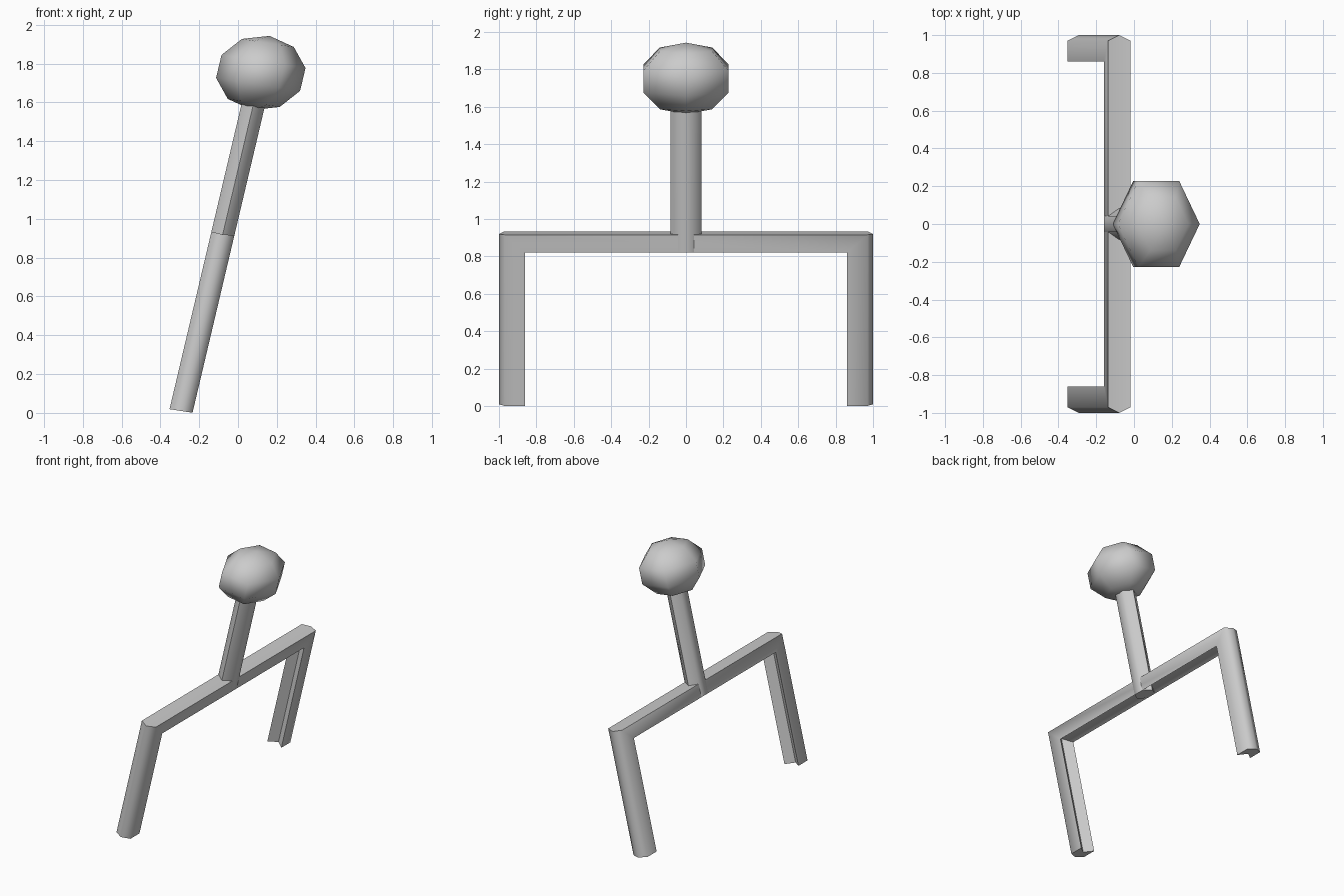
import bpy, bmesh, math
from mathutils import Matrix, Vector

if "Cube" in bpy.data.objects:
    bpy.data.objects.remove(bpy.data.objects["Cube"], do_unlink=True)

grey = bpy.data.materials.new("light_grey")
grey.use_nodes = True
grey.diffuse_color = (0.6, 0.6, 0.6, 1)
grey.node_tree.nodes["Principled BSDF"].inputs["Base Color"].default_value = (0.6, 0.6, 0.6, 1)

# Leaning frame: points are (across, along y, up the lean)
LEAN = Matrix(((1, 0, 0.236, -0.296),
               (0, 1, 0, 0),
               (-0.155, 0, 1, 0),
               (0, 0, 0, 1)))


def loft(name, rings, caps):
    """Bridge equal rings of points; caps lists the end faces by index."""
    bm = bmesh.new()
    loops = [[bm.verts.new(LEAN @ Vector(p)) for p in ring] for ring in rings]
    n = len(loops[0])
    for a, b in zip(loops, loops[1:]):
        for i in range(n):
            j = (i + 1) % n
            bm.faces.new((a[i], a[j], b[j], b[i]))
    for ring in (loops[0], loops[-1]):
        for cap in caps:
            bm.faces.new([ring[i] for i in cap])
    bmesh.ops.remove_doubles(bm, verts=bm.verts, dist=0.0005)
    bmesh.ops.recalc_face_normals(bm, faces=bm.faces)
    mesh = bpy.data.meshes.new(name)
    bm.to_mesh(mesh)
    bm.free()
    mesh.materials.append(grey)
    obj = bpy.data.objects.new(name, mesh)
    bpy.context.collection.objects.link(obj)
    bpy.ops.object.select_all(action='DESELECT')
    obj.select_set(True)
    bpy.context.view_layer.objects.active = obj
    bpy.ops.object.shade_smooth_by_angle(angle=math.radians(65))
    return obj


def hexagon(ru, ry, w, start):
    return [(ru * math.cos(start + k * math.pi / 3),
             ry * math.sin(start + k * math.pi / 3), w) for k in range(6)]


def arch(u, outer, top, inner, under, foot=0.01):
    """Outline of the two legs and crossbar at one position across."""
    half = [(outer, foot), (outer, top), (inner, under), (inner, foot)]
    o0, o1, i1, i0 = half
    left = [o0, o1]
    right = [i0, i1]
    pts = [(-y, w) for y, w in left] + [(y, w) for y, w in reversed(left)]
    pts += [(y, w) for y, w in right] + [(-y, w) for y, w in reversed(right)]
    return [(u, y, w) for y, w in pts]


# Legs and crossbar: ridged outside, grooved inside
H = 0.0593
loft("legs_and_crossbar",
     [arch(-H, 0.97, 0.925, 0.86, 0.829),
      arch(0, 1.0, 0.92, 0.91, 0.865),
      arch(H, 0.97, 0.925, 0.86, 0.829)],
     [(0, 1, 6, 7), (1, 2, 5, 6), (2, 3, 4, 5)])

# Six-sided stem, running through the crossbar
loft("stem",
     [hexagon(0.0685, 0.083, w, math.pi / 2) for w in (0.829, 1.62)],
     [range(6)])

# Faceted round knob
rings = []
for k in range(1, 5):
    t = math.pi * k / 5
    rings.append(hexagon(0.2276 * math.sin(t), 0.2756 * math.sin(t),
                         1.752 - 0.191 * math.cos(t), 0))
poles = [[(0, 0, 1.752 + s * 0.191)] * 6 for s in (-1, 1)]


def knob():
    bm = bmesh.new()
    loops = [[bm.verts.new(LEAN @ Vector(p)) for p in r] for r in rings]
    ends = [bm.verts.new(LEAN @ Vector(p[0])) for p in poles]
    for i in range(6):
        j = (i + 1) % 6
        for a, b in zip(loops, loops[1:]):
            bm.faces.new((a[i], a[j], b[j], b[i]))
        bm.faces.new((ends[0], loops[0][j], loops[0][i]))
        bm.faces.new((ends[1], loops[-1][i], loops[-1][j]))
    bmesh.ops.recalc_face_normals(bm, faces=bm.faces)
    for f in bm.faces:
        f.smooth = True
    mesh = bpy.data.meshes.new("knob")
    bm.to_mesh(mesh)
    bm.free()
    mesh.materials.append(grey)
    bpy.context.collection.objects.link(bpy.data.objects.new("knob", mesh))


knob()
